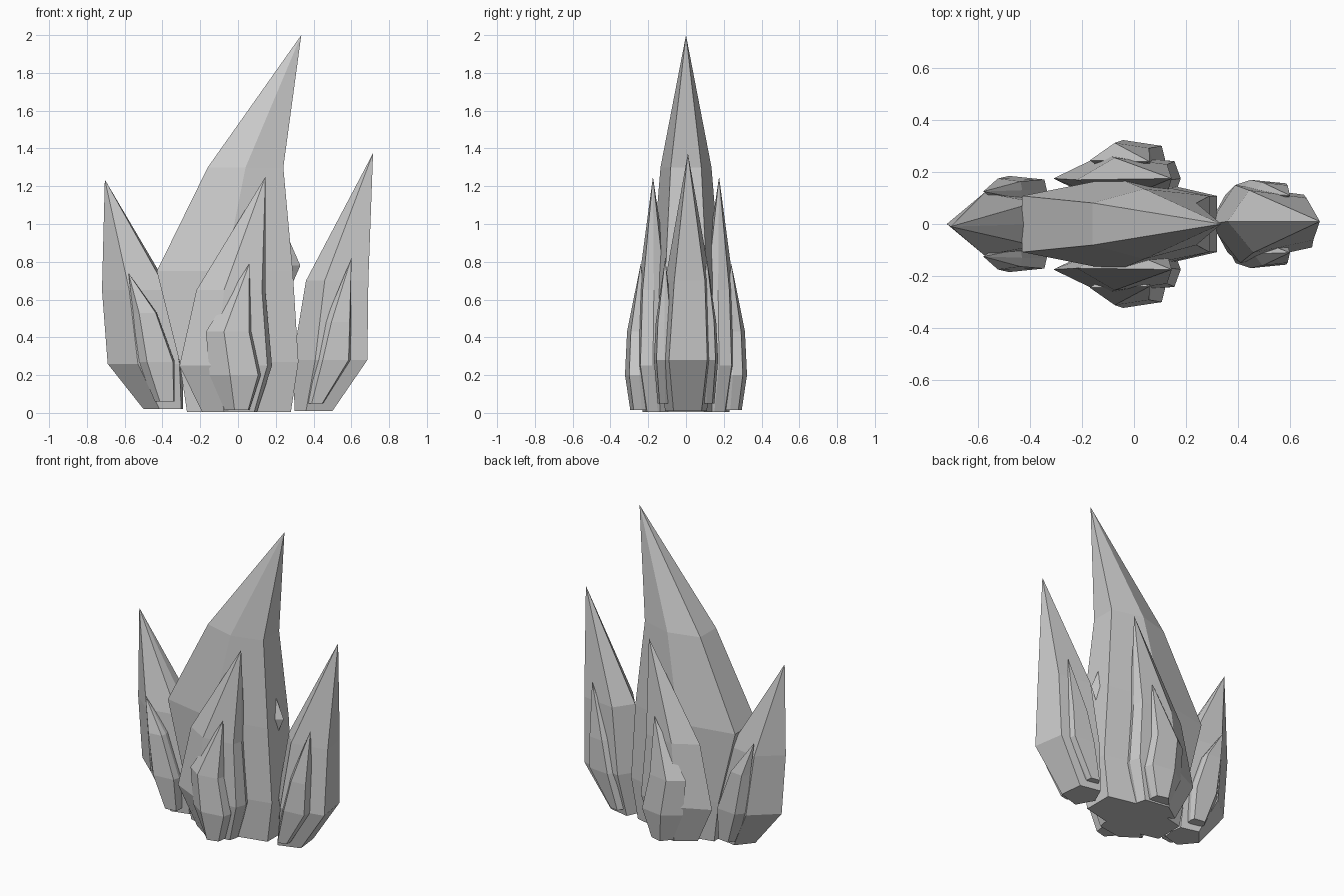
import bpy
import bmesh

cube = bpy.data.objects.get("Cube")
if cube:
    bpy.data.objects.remove(cube)

stone = bpy.data.materials.new("pale grey crystal")
stone.use_nodes = True
stone.diffuse_color = (0.6, 0.6, 0.6, 1)
stone.node_tree.nodes["Principled BSDF"].inputs["Base Color"].default_value = (0.6, 0.6, 0.6, 1)

# Cross-sections: fraction along the width, fraction of the half depth
HEXAGON = [(0, -0.6), (0.5, -1), (1, -0.6), (1, 0.6), (0.5, 1), (0, 0.6)]
LEAF = [(0, 0), (0.4, -1), (0.95, -0.7), (1, 0), (0.95, 0.7), (0.4, 1)]
TILTED = [(0, 0), (0.3, -1), (1, -0.6), (0.92, 0.75), (0.25, 1)]
BLADE = [(0, 0), (0.25, -1), (0.95, -0.75), (1, 0), (0.95, 0.75), (0.25, 1)]


def finish(name, bm):
    bmesh.ops.recalc_face_normals(bm, faces=bm.faces)
    mesh = bpy.data.meshes.new(name)
    bm.to_mesh(mesh)
    bm.free()
    mesh.materials.append(stone)
    obj = bpy.data.objects.new(name, mesh)
    bpy.context.collection.objects.link(obj)


def crystal(name, section, tip, rings, side=1):
    """Faceted shard; each ring is z, left x, right x, centre y, half depth."""
    bm = bmesh.new()
    loops = []
    for z, x0, x1, yc, h in rings:
        loops.append([bm.verts.new((x0 + u * (x1 - x0), side * (yc + v * h), z))
                      for u, v in section])
    bm.faces.new(loops[0])
    point = bm.verts.new((tip[0], side * tip[1], tip[2]))
    for i in range(len(section)):
        j = (i + 1) % len(section)
        for low, high in zip(loops, loops[1:]):
            bm.faces.new((low[i], low[j], high[j], high[i]))
        bm.faces.new((loops[-1][i], loops[-1][j], point))
    finish(name, bm)


# Tall central shard and its two large neighbours
crystal("central_crystal", HEXAGON, (0.335, 0, 2.0), [
    (0.005, -0.27, 0.28, 0, 0.16), (0.27, -0.31, 0.32, 0, 0.18),
    (0.75, -0.43, 0.29, 0, 0.18), (1.30, -0.16, 0.24, 0, 0.135)])
crystal("right_crystal", LEAF, (-0.705, -0.01, 1.235), [
    (0.02, -0.50, -0.29, 0, 0.10), (0.26, -0.69, -0.29, 0, 0.14),
    (0.65, -0.72, -0.36, 0, 0.12)])
crystal("left_crystal", TILTED, (0.715, 0.01, 1.375), [
    (0.01, 0.30, 0.50, 0, 0.11), (0.28, 0.29, 0.685, 0, 0.15),
    (0.70, 0.36, 0.69, 0.01, 0.12)])

# Shards repeated on the front and back
for label, side in (("front", -1), ("back", 1)):
    crystal(label + "_crystal", LEAF, (0.145, 0.175, 1.25), [
        (0.005, -0.19, 0.10, 0.15, 0.08), (0.25, -0.31, 0.18, 0.175, 0.095),
        (0.65, -0.22, 0.145, 0.17, 0.085)], side)
    crystal(label + "_small_crystal", LEAF, (0.06, 0.24, 0.79), [
        (0.015, -0.07, 0.06, 0.235, 0.06), (0.20, -0.15, 0.12, 0.248, 0.075),
        (0.43, -0.17, 0.07, 0.245, 0.067)], side)
    crystal(label + "_right_small_crystal", BLADE, (-0.58, 0.125, 0.74), [
        (0.06, -0.44, -0.335, 0.12, 0.04), (0.27, -0.53, -0.335, 0.13, 0.055),
        (0.53, -0.555, -0.43, 0.13, 0.045)], side)
    crystal(label + "_left_small_crystal", BLADE, (0.60, 0.11, 0.82), [
        (0.05, 0.37, 0.45, 0.11, 0.04), (0.28, 0.40, 0.595, 0.115, 0.055),
        (0.48, 0.46, 0.598, 0.115, 0.045)], side)

# Tiny point breaking through the side of the central shard
bm = bmesh.new()
crown = [bm.verts.new(p) for p in
         ((0.26, 0, 0.94), (0.26, -0.05, 0.78), (0.26, 0, 0.62), (0.26, 0.05, 0.78))]
nub = bm.verts.new((0.33, 0, 0.78))
bm.faces.new(crown)
for i in range(4):
    bm.faces.new((crown[i], crown[(i + 1) % 4], nub))
finish("side_point", bm)
